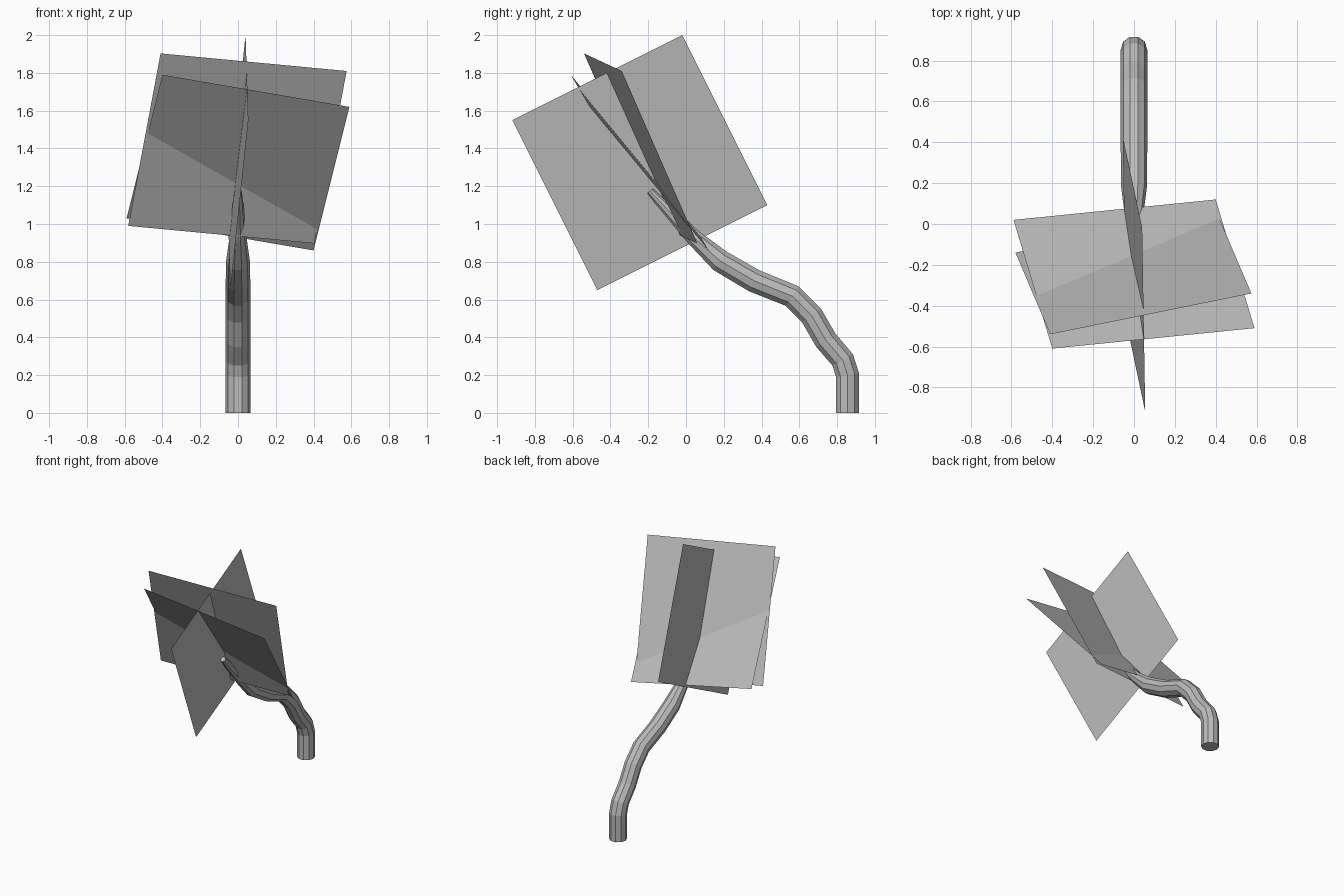
import bpy, bmesh, math
from mathutils import Vector

cube = bpy.data.objects.get("Cube")
if cube:
    bpy.data.objects.remove(cube, do_unlink=True)

grey = bpy.data.materials.new("plain_grey")
grey.use_nodes = True
tone = (0.5, 0.5, 0.5, 1)
grey.diffuse_color = tone
grey.node_tree.nodes["Principled BSDF"].inputs["Base Color"].default_value = tone


def finish(bm, name):
    mesh = bpy.data.meshes.new(name)
    bm.to_mesh(mesh)
    bm.free()
    mesh.materials.append(grey)
    obj = bpy.data.objects.new(name, mesh)
    bpy.context.collection.objects.link(obj)
    return obj


def card(name, centre, diagonal_a, diagonal_b):
    """Flat leaf card from its centre and two half diagonals."""
    bm = bmesh.new()
    c, a, b = Vector(centre), Vector(diagonal_a), Vector(diagonal_b)
    bm.faces.new([bm.verts.new(p) for p in (c + a, c + b, c - a, c - b)])
    finish(bm, name)


def tube(name, path, sides=10):
    """Faceted tapering tube along (y, z, radius) points, closed at both ends."""
    bm = bmesh.new()
    pts = [Vector((0, y, z)) for y, z, r in path]
    side = Vector((1, 0, 0))
    rings = []
    for i, p in enumerate(pts):
        before = (p - pts[i - 1]).normalized() if i else Vector((0, 0, 1))
        after = (pts[i + 1] - p).normalized() if i + 1 < len(pts) else before
        across = side.cross(before + after).normalized()
        r = path[i][2]
        angles = [math.tau * k / sides for k in range(sides)]
        rings.append([bm.verts.new(p + r * (side * math.cos(t) - across * math.sin(t)))
                      for t in angles])
    for low, high in zip(rings, rings[1:]):
        for k in range(sides):
            n = (k + 1) % sides
            bm.faces.new((low[k], low[n], high[n], high[k]))
    bm.faces.new(rings[0])
    bm.faces.new(rings[-1])
    bmesh.ops.recalc_face_normals(bm, faces=bm.faces)
    finish(bm, name)


# Bent trunk, leaning forward and thinning to a tip
tube("trunk", [
    (0.855, 0, 0.065), (0.855, 0.2, 0.065), (0.83, 0.28, 0.065),
    (0.74, 0.385, 0.065), (0.665, 0.515, 0.065), (0.563, 0.618, 0.065),
    (0.36, 0.70, 0.065), (0.18, 0.805, 0.063), (0.04, 0.93, 0.045),
    (-0.13, 1.11, 0.028), (-0.19, 1.175, 0.02)])

# Three crossing leaf cards at the tip
card("front_leaf", (0, -0.245, 1.325), (-0.40, -0.365, 0.465), (0.59, -0.265, 0.295))
card("back_leaf", (-0.003, -0.24, 1.4), (-0.407, -0.30, 0.503), (0.578, -0.10, 0.41))
card("upright_leaf", (0, -0.245, 1.325), (0.04, 0.225, 0.675), (0.055, -0.675, 0.225))
